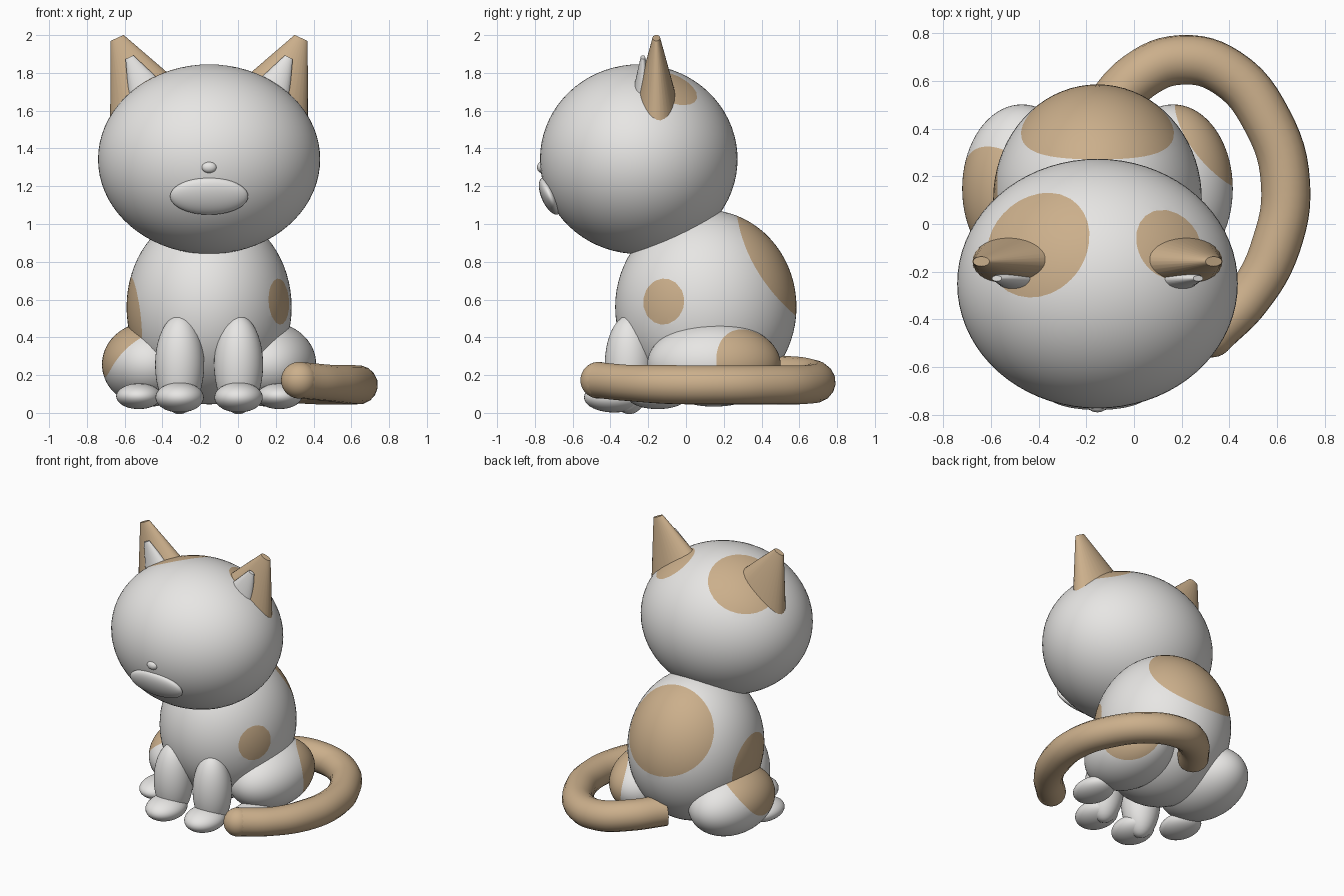
import bpy, bmesh, math
from mathutils import Matrix, Vector

if "Cube" in bpy.data.objects:
    bpy.data.objects.remove(bpy.data.objects["Cube"])

CX = -0.153  # symmetry plane of the cat


def material(name, rgb):
    m = bpy.data.materials.new(name)
    m.diffuse_color = (*rgb, 1)
    m.use_nodes = True
    m.node_tree.nodes["Principled BSDF"].inputs["Base Color"].default_value = m.diffuse_color
    return m


WHITE = material("fur white", (0.80, 0.79, 0.775))
TAN = material("fur tan", (0.60, 0.43, 0.26))


def finish(name, bm, mats):
    me = bpy.data.meshes.new(name)
    bm.to_mesh(me)
    bm.free()
    for m in mats:
        me.materials.append(m)
    for p in me.polygons:
        p.use_smooth = True
    me.set_sharp_from_angle(angle=math.radians(40))
    ob = bpy.data.objects.new(name, me)
    bpy.context.collection.objects.link(ob)
    return ob


def paint_patch(bm, centre, radius):
    """Cut the outline of a round patch into the surface and colour its inside."""
    c = Vector(centre)

    def f(p):
        return (p - c).length - radius

    cut = []
    for e in list(bm.edges):
        a, b = e.verts
        fa, fb = f(a.co), f(b.co)
        if fa * fb < 0:
            t = fa / (fa - fb)
            pos = a.co.lerp(b.co, t)
            v = bmesh.utils.edge_split(e, a, t)[1]
            v.co = pos
            cut.append(v)
    bmesh.ops.connect_verts(bm, verts=cut)
    for face in bm.faces:
        if f(face.calc_center_median()) < 0:
            face.material_index = 1


def ellipsoid(name, centre, radii, tilt=0, patches=(), mat=WHITE):
    bm = bmesh.new()
    n = 72 if patches else 40
    mx = (Matrix.Translation(centre) @ Matrix.Rotation(math.radians(tilt), 4, 'X')
          @ Matrix.Diagonal((*radii, 1)))
    bmesh.ops.create_uvsphere(bm, u_segments=n, v_segments=n // 2, radius=1, matrix=mx)
    for c, r in patches:
        paint_patch(bm, c, r)
    return finish(name, bm, [mat, TAN] if patches else [mat])


def ear_cone(name, tip, side, tilt, half, r_tip, height, flat, mat):
    """Flattened blunt cone leaning outwards, given by its tip centre."""
    r_base = r_tip + height * math.tan(math.radians(half))
    mx = (Matrix.Translation((CX + side * tip[0], tip[1], tip[2]))
          @ Matrix.Rotation(side * math.radians(tilt), 4, 'Y')
          @ Matrix.Diagonal((1, flat, 1, 1))
          @ Matrix.Translation((0, 0, -height / 2)))
    bm = bmesh.new()
    bmesh.ops.create_cone(bm, cap_ends=True, segments=32, radius1=r_base,
                          radius2=r_tip, depth=height, matrix=mx)
    return finish(name, bm, [mat])


# Head with two patches near the ears
ellipsoid("head", (CX, -0.25, 1.343), (0.588, 0.523, 0.502), patches=[
    ((-0.42, -0.07, 1.754), 0.24), ((0.155, -0.08, 1.736), 0.157)])

# Muzzle and nose
ellipsoid("muzzle", (CX, -0.72, 1.147), (0.207, 0.045, 0.105), tilt=24)
ellipsoid("nose", (CX, -0.763, 1.30), (0.04, 0.026, 0.03))

# Body with back patch and one patch on each flank
ellipsoid("body", (CX, 0.105, 0.56), (0.437, 0.48, 0.515), patches=[
    ((CX, 0.34, 0.727), 0.324),
    ((-0.58, 0.05, 0.50), 0.22),
    ((0.23, -0.125, 0.59), 0.123)])

# Paired parts
thigh_patch = {-1: ((-0.62, 0.09, 0.41), 0.235), 1: ((0.42, 0.42, 0.28), 0.26)}
for s, label in ((-1, "left"), (1, "right")):
    ear_cone(f"ear_{label}", (0.487, -0.157, 1.985), s, 24.5, 24.8, 0.038, 0.45, 0.53, TAN)
    ear_cone(f"inner_ear_{label}", (0.422, -0.228, 1.883), s, 26, 21, 0.023, 0.25, 0.52, WHITE)
    ellipsoid(f"thigh_{label}", (CX + s * 0.317, 0.148, 0.257), (0.25, 0.353, 0.224),
              patches=[thigh_patch[s]])
    ellipsoid(f"front_leg_{label}", (CX + s * 0.156, -0.30, 0.255), (0.13, 0.13, 0.262))
    ellipsoid(f"front_paw_{label}", (CX + s * 0.156, -0.38, 0.082), (0.128, 0.16, 0.08))
    ellipsoid(f"hind_paw_{label}", (CX + s * 0.372, -0.15, 0.088), (0.12, 0.16, 0.068))

# Tail curling round the right side, with a rounded tip
path = [(-0.14, 0.44, 0.20), (0.02, 0.62, 0.19), (0.20, 0.688, 0.165), (0.39, 0.635, 0.15),
        (0.56, 0.43, 0.148), (0.635, 0.17, 0.148), (0.595, -0.09, 0.15),
        (0.485, -0.30, 0.158), (0.325, -0.462, 0.173)]
cu = bpy.data.curves.new("tail", 'CURVE')
cu.dimensions = '3D'
cu.bevel_depth = 0.104
cu.bevel_resolution = 6
cu.resolution_u = 6
cu.use_fill_caps = True
sp = cu.splines.new('BEZIER')
sp.bezier_points.add(len(path) - 1)
for i, (bp, co) in enumerate(zip(sp.bezier_points, path)):
    bp.co = co
    bp.handle_left_type = bp.handle_right_type = 'AUTO'
    bp.radius = 1.0 if i < 7 else 0.93
cu.materials.append(TAN)
tail = bpy.data.objects.new("tail", cu)
bpy.context.collection.objects.link(tail)
bpy.context.view_layer.objects.active = tail
tail.select_set(True)
bpy.ops.object.convert(target='MESH')
bpy.ops.object.shade_smooth_by_angle(angle=math.radians(40))
ellipsoid("tail_tip", path[-1], (0.097, 0.097, 0.097), mat=TAN)
